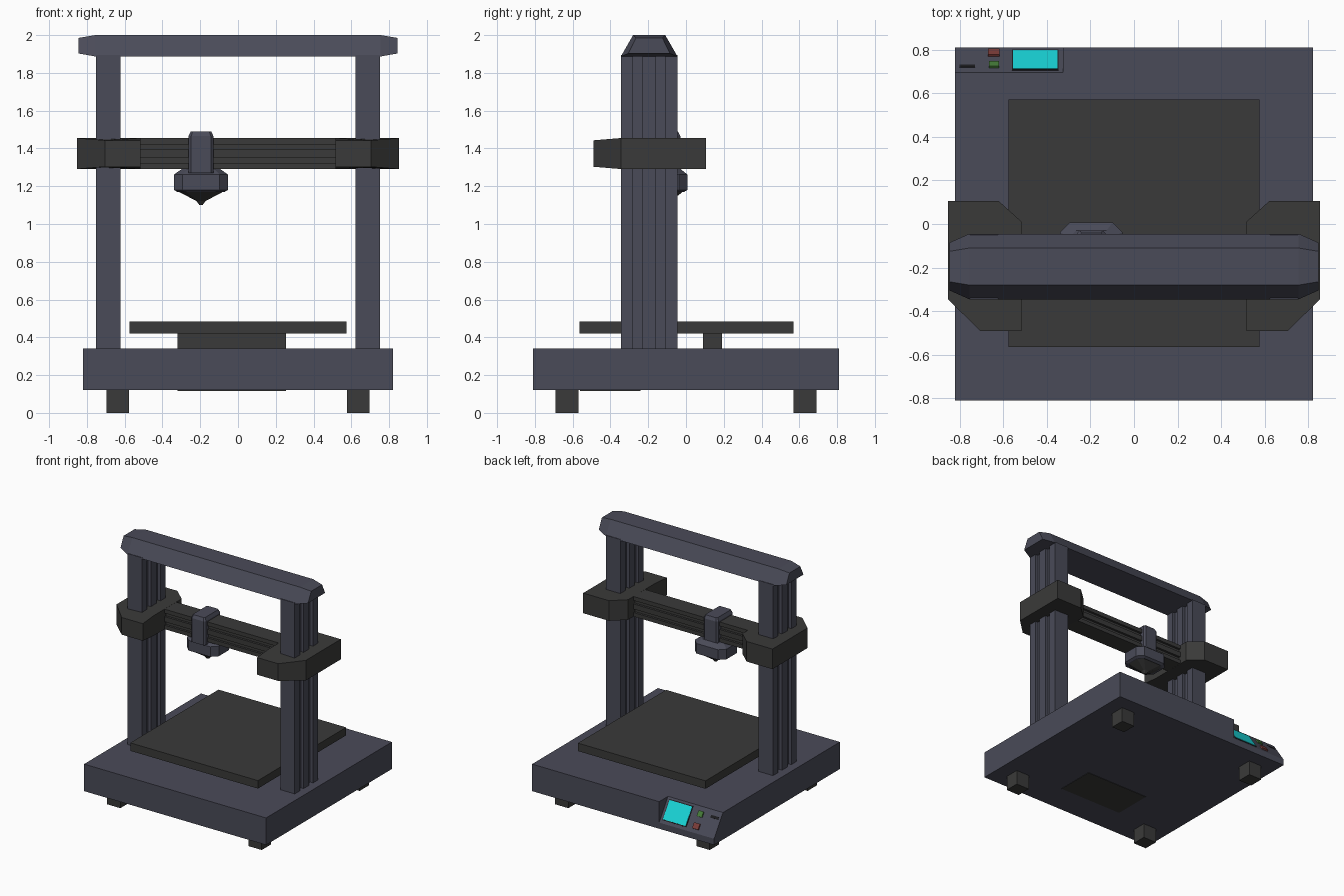
import bpy, bmesh, math

if "Cube" in bpy.data.objects:
    bpy.data.objects.remove(bpy.data.objects["Cube"])


def material(name, rgb):
    m = bpy.data.materials.new(name)
    m.diffuse_color = (*rgb, 1)
    m.use_nodes = True
    m.node_tree.nodes["Principled BSDF"].inputs["Base Color"].default_value = m.diffuse_color
    return m


FRAME = material("slate", (0.068, 0.07, 0.098))
DARK = material("charcoal", (0.042, 0.042, 0.041))
SCREEN = material("cyan", (0.01, 0.68, 0.7))
RED = material("red", (0.2, 0.045, 0.04))
GREEN = material("green", (0.06, 0.2, 0.04))
BLACK = material("black", (0.012, 0.012, 0.014))


def loft(name, rings, mat):
    """Skin a stack of equal-length point rings and cap both ends."""
    bm = bmesh.new()
    vs = [[bm.verts.new(p) for p in ring] for ring in rings]
    n = len(rings[0])
    for a, b in zip(vs, vs[1:]):
        for i in range(n):
            j = (i + 1) % n
            bm.faces.new((a[i], a[j], b[j], b[i]))
    bm.faces.new(vs[0][::-1])
    bm.faces.new(vs[-1])
    bmesh.ops.recalc_face_normals(bm, faces=bm.faces)
    mesh = bpy.data.meshes.new(name)
    bm.to_mesh(mesh)
    bm.free()
    ob = bpy.data.objects.new(name, mesh)
    bpy.context.collection.objects.link(ob)
    mesh.materials.append(mat)
    return ob


def box(name, x, y, z, mat):
    return loft(name, [[(x[0], y[0], h), (x[1], y[0], h), (x[1], y[1], h), (x[0], y[1], h)]
                       for h in z], mat)


def slotted(length, width, depth, slots, slot_w):
    """Extrusion outline: (across, along) with grooves on both broad faces."""
    h, w = length / 2, width / 2
    side = [(w, -h)]
    for c in slots:
        a, b = c - slot_w / 2, c + slot_w / 2
        side += [(w, a), (w - depth, a), (w - depth, b), (w, b)]
    side.append((w, h))
    return side + [(-u, v) for u, v in reversed(side)]


# Base with a sloped notch for the control panel
base = box("base", (-0.82, 0.82), (-0.81, 0.81), (0.12, 0.34), FRAME)
PY, PZ, SLOPE = 0.695, 0.34, 0.17 / 0.115
wedge = [(PY - 0.02, PZ + 0.02 * SLOPE), (0.85, PZ - (0.85 - PY) * SLOPE), (0.85, PZ + 0.02 * SLOPE)]
cutter = loft("panel_cutter", [[(x, y, z) for y, z in wedge] for x in (-0.9, -0.325)], FRAME)
cutter.hide_render = True
cutter.hide_viewport = True
cut = base.modifiers.new("panel_notch", "BOOLEAN")
cut.operation = "DIFFERENCE"
cut.solver = "EXACT"
cut.object = cutter

# Feet and underside cover
for sx in (-1, 1):
    for sy in (-1, 1):
        cx, cy = 0.637 * sx, 0.63 * sy
        box("foot", (cx - 0.06, cx + 0.06), (cy - 0.06, cy + 0.06), (0, 0.12), DARK)
box("underside_cover", (-0.32, 0.255), (-0.56, -0.24), (0.117, 0.13), DARK)


# Control panel parts lying on the slope
def on_panel(name, x, y, proud, mat):
    cy, hy = (y[0] + y[1]) / 2, (y[1] - y[0]) / 2 * math.hypot(1, SLOPE)
    hx = (x[1] - x[0]) / 2
    ob = box(name, (-hx, hx), (-hy, hy), (-0.006, proud), mat)
    ob.location = ((x[0] + x[1]) / 2, cy, PZ - (cy - PY) * SLOPE)
    ob.rotation_euler.x = -math.atan(SLOPE)


on_panel("screen_frame", (-0.56, -0.345), (0.704, 0.797), 0.003, BLACK)
on_panel("screen", (-0.555, -0.35), (0.708, 0.793), 0.006, SCREEN)
on_panel("red_button", (-0.67, -0.617), (0.768, 0.794), 0.012, RED)
on_panel("green_button", (-0.665, -0.62), (0.715, 0.74), 0.01, GREEN)
on_panel("card_slot", (-0.80, -0.73), (0.718, 0.73), 0.002, BLACK)

# Heated bed and its supports
box("print_bed", (-0.575, 0.575), (-0.565, 0.57), (0.42, 0.485), DARK)
for y in ((-0.19, -0.09), (0.09, 0.19)):
    box("bed_support", (-0.32, 0.255), y, (0.335, 0.425), DARK)

# Slotted uprights and the brackets that ride on them
CY = -0.195
column = slotted(0.30, 0.13, 0.025, (-0.06, 0.06), 0.05)
bracket = [(0.62, 0.105), (0.853, 0.105), (0.853, -0.345), (0.705, -0.49),
           (0.515, -0.49), (0.515, -0.345), (0.515, 0.01)]
for s, side in ((-1, "left"), (1, "right")):
    loft(side + "_upright", [[(s * 0.688 + u, CY + v, z) for u, v in column]
                             for z in (0.335, 1.895)], FRAME)
    loft(side + "_bracket", [[(s * x, y, 1.373 + k * (0.07 if y < -0.4 else 0.082))
                              for x, y in bracket] for k in (-1, 1)], DARK)

# Top beam: trapezoid section with tapered ends
full = [(-0.15, 1.887), (0.15, 1.887), (0.085, 2.0), (-0.085, 2.0)]
small = [(-0.11, 1.903), (0.11, 1.903), (0.07, 1.985), (-0.07, 1.985)]
loft("top_beam", [[(x, CY + y, z) for y, z in prof] for x, prof in
                  ((-0.845, small), (-0.755, full), (0.755, full), (0.845, small))], FRAME)

# Slotted cross rail
rail = slotted(0.163, 0.15, 0.018, (-0.035, 0.035), 0.028)
loft("cross_rail", [[(x, -0.135 + u, 1.373 + v) for u, v in rail] for x in (-0.53, 0.53)], DARK)

# Print head: clamp around the rail, chamfered body, nozzle
HX, HY = -0.196, -0.105


def rect(cx, cy, hx, hy, z, c):
    return [(cx + sx * (hx - ax), cy + sy * (hy - ay), z) for sx, sy, ax, ay in (
        (-1, -1, 0, c), (-1, -1, c, 0), (1, -1, c, 0), (1, -1, 0, c),
        (1, 1, 0, c), (1, 1, c, 0), (-1, 1, c, 0), (-1, 1, 0, c))]


loft("head_clamp", [rect(HX, -0.135, 0.066, 0.105, 1.27, 0.014),
                    rect(HX, -0.135, 0.066, 0.105, 1.465, 0.014),
                    rect(HX, -0.135, 0.054, 0.093, 1.49, 0.01)], FRAME)
loft("head_body", [rect(HX, HY, 0.10, 0.075, 1.292, 0.03),
                   rect(HX, HY, 0.143, 0.112, 1.262, 0.045),
                   rect(HX, HY, 0.143, 0.112, 1.18, 0.045),
                   rect(HX, HY, 0.125, 0.095, 1.17, 0.04)], FRAME)
loft("nozzle", [rect(HX, HY, 0.12, 0.09, 1.172, 0.038),
                rect(HX, HY, 0.025, 0.025, 1.122, 0.01),
                rect(HX, HY, 0.008, 0.008, 1.10, 0.003)], DARK)
